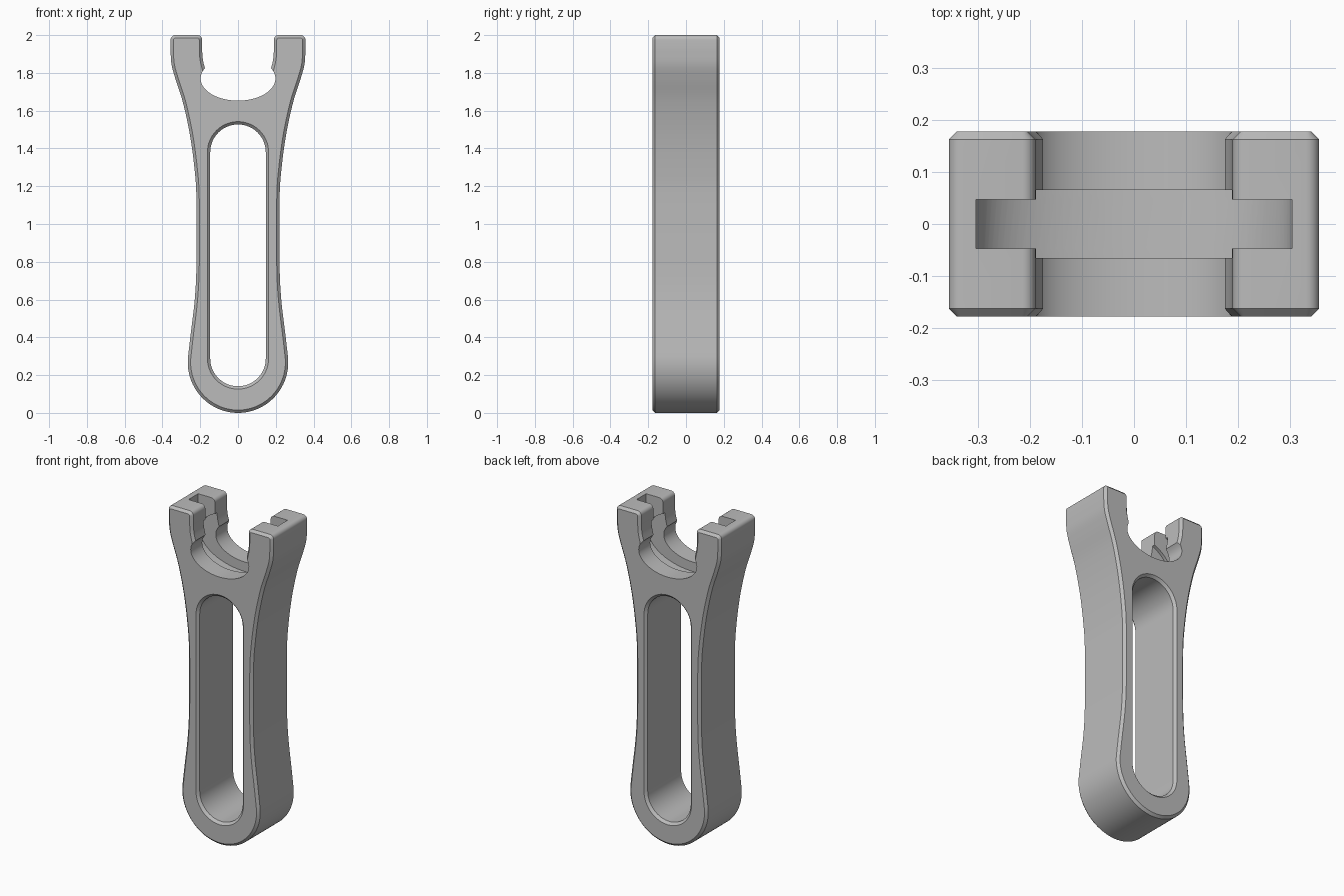
import bpy, bmesh, math
from mathutils import Vector

if "Cube" in bpy.data.objects:
    bpy.data.objects.remove(bpy.data.objects["Cube"], do_unlink=True)

HALF = 0.178      # half thickness
CHAMFER = 0.015

metal = bpy.data.materials.new("satin grey")
grey = (0.5, 0.5, 0.5, 1)
metal.diffuse_color = grey
metal.use_nodes = True
metal.node_tree.nodes["Principled BSDF"].inputs["Base Color"].default_value = grey


def arc(cx, cz, rx, rz, start, end, steps):
    """Points along an elliptical arc, angles in degrees."""
    angles = [math.radians(start + (end - start) * i / steps) for i in range(steps + 1)]
    return [(cx + rx * math.cos(a), cz + rz * math.sin(a)) for a in angles]


def smooth_path(points, steps=6):
    """Smooth curve through the given points."""
    p = [Vector(q) for q in [points[0], *points, points[-1]]]
    out = []
    for a, b, c, d in zip(p, p[1:], p[2:], p[3:]):
        for i in range(steps):
            t = i / steps
            out.append(tuple(b + (c - a) * t / 2 + (a * 2 - b * 5 + c * 4 - d) * t * t / 2
                             + (b * 3 - a - c * 3 + d) * t ** 3 / 2))
    return out + [tuple(points[-1])]


def loft(name, rings):
    """Closed solid through (y, outline) rings of equal length."""
    bm = bmesh.new()
    loops = [[bm.verts.new((x, y, z)) for x, z in outline] for y, outline in rings]
    for low, high in zip(loops, loops[1:]):
        for i in range(len(low)):
            j = (i + 1) % len(low)
            bm.faces.new((low[i], low[j], high[j], high[i]))
    bm.faces.new(loops[0])
    bm.faces.new(loops[-1])
    bmesh.ops.recalc_face_normals(bm, faces=bm.faces)
    mesh = bpy.data.meshes.new(name)
    bm.to_mesh(mesh)
    bm.free()
    mesh.materials.append(metal)
    obj = bpy.data.objects.new(name, mesh)
    bpy.context.collection.objects.link(obj)
    return obj


def prism(name, outline, half):
    return loft(name, [(-half, outline), (half, outline)])


def cut(body, cutter):
    cutter.hide_render = True
    mod = body.modifiers.new(cutter.name, "BOOLEAN")
    mod.operation = "DIFFERENCE"
    mod.solver = "EXACT"
    mod.object = cutter
    bpy.context.view_layer.objects.active = body
    bpy.ops.object.modifier_apply(modifier=mod.name)
    bpy.data.objects.remove(cutter, do_unlink=True)


# Right half of the outline: round foot, waisted side, forked prong
half = arc(0, 0.268, 0.266, 0.268, -90, 5, 28)
half += smooth_path([(0.265, 0.292), (0.251, 0.414), (0.229, 0.6), (0.22, 0.785),
                     (0.22, 1.13), (0.23, 1.29), (0.255, 1.475), (0.292, 1.645),
                     (0.331, 1.767), (0.352, 1.845), (0.357, 1.92)])[1:]
half += arc(0.332, 1.975, 0.025, 0.025, 0, 90, 6)
half += arc(0.215, 1.975, 0.025, 0.025, 90, 180, 6)
half += smooth_path([(0.19, 1.92), (0.186, 1.87), (0.174, 1.82)], 4) + [(0.17, 1.75)]
outline = half + [(-x, z) for x, z in reversed(half[1:])]
body = prism("fork_link_body", outline, HALF)

# Chamfer the front and back rims
bm = bmesh.new()
bm.from_mesh(body.data)
rim = [e for e in bm.edges if abs(e.verts[0].co.y - e.verts[1].co.y) < 1e-5]
bmesh.ops.bevel(bm, geom=rim, offset=CHAMFER, segments=1, affect="EDGES", clamp_overlap=False)
bm.to_mesh(body.data)
bm.free()


# Long through slot with flared rims
def slot(r):
    return arc(0, 1.38, r, r, 0, 180, 32) + arc(0, 0.288, r, r, 180, 360, 32)


flare = 0.02
inner = HALF - CHAMFER
wide, narrow = slot(0.147 + CHAMFER + flare), slot(0.147)
cut(body, loft("slot_cutter", [(-HALF - flare, wide), (-inner, narrow),
                               (inner, narrow), (HALF + flare, wide)]))

# Oval seat between the prongs, with a deeper central groove
cut(body, prism("seat_cutter", arc(0, 1.77, 0.198, 0.117, 0, 360, 72)[:-1], 0.3))
cut(body, prism("groove_cutter", arc(0, 1.77, 0.305, 0.175, 0, 360, 96)[:-1], 0.066))

# Narrow entry channel down both prongs into the groove
channel = [(-0.305, 2.1), (0.305, 2.1)] + arc(0, 1.77, 0.305, 0.175, 0, -180, 48)
cut(body, prism("channel_cutter", channel, 0.047))

bpy.ops.object.select_all(action="DESELECT")
body.select_set(True)
bpy.context.view_layer.objects.active = body
bpy.ops.object.shade_smooth_by_angle(angle=math.radians(30))
